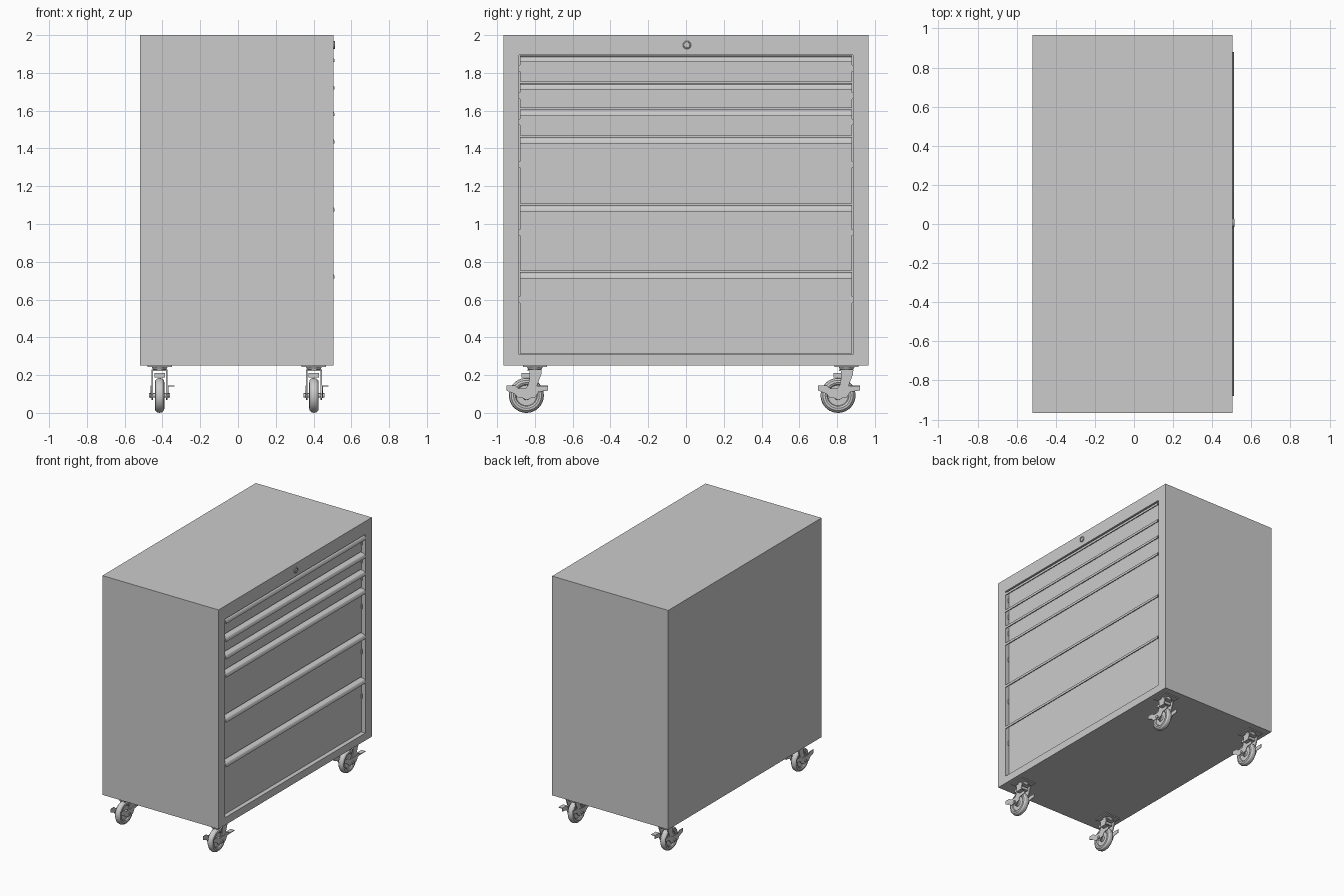
import bpy, bmesh, math
from mathutils import Matrix, Vector

if "Cube" in bpy.data.objects:
    bpy.data.objects.remove(bpy.data.objects["Cube"])

grey = bpy.data.materials.new("light_grey")
grey.use_nodes = True
COLOUR = (0.6, 0.6, 0.6, 1)
grey.diffuse_color = COLOUR
grey.node_tree.nodes["Principled BSDF"].inputs["Base Color"].default_value = COLOUR
made = []


def finish(name, bm):
    bmesh.ops.recalc_face_normals(bm, faces=bm.faces[:])
    mesh = bpy.data.meshes.new(name)
    bm.to_mesh(mesh)
    bm.free()
    mesh.materials.append(grey)
    ob = bpy.data.objects.new(name, mesh)
    bpy.context.collection.objects.link(ob)
    made.append(ob)
    return ob


def box_bm(lo, hi):
    bm = bmesh.new()
    lo, hi = Vector(lo), Vector(hi)
    size = Matrix.Diagonal((*(hi - lo), 1))
    bmesh.ops.create_cube(bm, size=1, matrix=Matrix.Translation((lo + hi) / 2) @ size)
    return bm


def box(name, lo, hi):
    return finish(name, box_bm(lo, hi))


def prism(name, points, direction):
    """Closed 3D outline pushed along a direction."""
    bm = bmesh.new()
    face = bm.faces.new([bm.verts.new(p) for p in points])
    ext = bmesh.ops.extrude_face_region(bm, geom=[face], use_keep_orig=True)
    moved = [g for g in ext["geom"] if isinstance(g, bmesh.types.BMVert)]
    bmesh.ops.translate(bm, verts=moved, vec=direction)
    return finish(name, bm)


def lathe_x(name, profile, centre, steps=40):
    """Profile of (x, radius) points turned about the x axis."""
    bm = bmesh.new()
    verts = [bm.verts.new((x, 0, r)) for x, r in profile]
    edges = [bm.edges.new(pair) for pair in zip(verts, verts[1:])]
    bmesh.ops.spin(bm, geom=verts + edges, cent=(0, 0, 0), axis=(1, 0, 0),
                   angle=math.tau, steps=steps)
    bmesh.ops.remove_doubles(bm, verts=bm.verts[:], dist=1e-5)
    bmesh.ops.translate(bm, verts=bm.verts[:], vec=centre)
    return finish(name, bm)


# Cabinet shell with a recessed drawer opening on the +x side
BACK, FRONT, HALF_W = -0.52, 0.505, 0.967
OPEN_W, OPEN_LOW, OPEN_TOP = 0.884, 0.31, 1.895
bm = box_bm((BACK, -HALF_W, 0.25), (FRONT, HALF_W, 2.0))
bm.normal_update()
face = max(bm.faces, key=lambda f: f.normal.x)
bmesh.ops.inset_individual(bm, faces=[face], thickness=0.08)
for v in face.verts:
    v.co.y = math.copysign(OPEN_W, v.co.y)
    v.co.z = OPEN_TOP if v.co.z > 1 else OPEN_LOW
inner = bmesh.ops.extrude_discrete_faces(bm, faces=[face])["faces"][0]
for v in inner.verts:
    v.co.x -= 0.06
finish("cabinet_body", bm)

# Drawers: front panel, curled full-width pull and small side catches
FACE_X, GAP = 0.475, 0.004
pull = [(0, 0), (0.016, -0.002), (0.028, -0.008), (0.035, -0.019), (0.036, -0.034),
        (0.031, -0.034), (0.029, -0.021), (0.023, -0.013), (0, -0.008)]
tops = [1.895, 1.75, 1.61, 1.465, 1.105, 0.75]
for i, (top, low) in enumerate(zip(tops, tops[1:] + [OPEN_LOW]), 1):
    wide = OPEN_W - GAP
    box(f"drawer_{i}_front", (0.45, -wide, low + GAP), (FACE_X, wide, top - GAP))
    prism(f"drawer_{i}_pull",
          [(FACE_X + x, -wide, top - GAP + z) for x, z in pull], (0, 2 * wide, 0))
    mid = top - min(0.07, (top - low) / 2) if top - low < 0.2 else top - 0.15
    for side, s in (("left", 1), ("right", -1)):
        y0, y1 = sorted((s * (wide - 0.004), s * (OPEN_W + 0.001)))
        box(f"drawer_{i}_catch_{side}", (0.46, y0, mid - 0.017), (0.482, y1, mid + 0.017))

# Lock: ringed barrel with a key slot
lathe_x("lock_barrel", [(0, 0.022), (0.006, 0.022), (0.009, 0.019), (0.009, 0.016),
                        (0.005, 0.015), (0.005, 0)], (FRONT, 0.005, 1.948), 32)
box("lock_key_slot", (FRONT + 0.004, 0.003, 1.94), (FRONT + 0.007, 0.007, 1.956))

# One caster around its swivel axis; the wheel trails toward -y
TRAIL, HUB_Z = -0.045, 0.0925
first = len(made)
box("caster_plate", (-0.065, -0.063, 0.242), (0.065, 0.063, 0.25))
bm = bmesh.new()
bmesh.ops.create_cone(bm, cap_ends=True, segments=32, radius1=0.034, radius2=0.042,
                      depth=0.014, matrix=Matrix.Translation((0, 0, 0.236)))
finish("caster_swivel", bm)
box("caster_fork_crown", (-0.043, -0.04, 0.222), (0.043, 0.036, 0.23))
half = [(0.024, 0), (0.024, 0.02), (0.012, 0.024), (0.012, 0.054), (0.02, 0.058),
        (0.025, 0.068), (0.023, 0.08), (0.014, 0.089), (0, 0.0925)]
lathe_x("caster_wheel", half + [(-x, r) for x, r in reversed(half[:-1])],
        (0, TRAIL, HUB_Z))
lathe_x("caster_axle", [(-0.055, 0), (-0.055, 0.012), (0.055, 0.012), (0.055, 0)],
        (0, TRAIL, HUB_Z), 12)
leg = [(-0.03, 0.23), (0.036, 0.23), (0.034, 0.205), (0.002, 0.12), (-0.025, 0.075),
       (-0.045, 0.068), (-0.065, 0.078), (-0.068, 0.1), (-0.035, 0.15), (-0.028, 0.19)]
for side, x in (("left", 0.035), ("right", -0.043)):
    prism(f"caster_fork_{side}", [(x, y, z) for y, z in leg], (0.008, 0, 0))
box("caster_brake_stop", (-0.028, TRAIL - 0.025, 0.188), (0.028, 0.02, 0.21))

# Brake: side lever with a foot pedal
lever = [(-0.105, 0.145), (-0.105, 0.118), (-0.06, 0.1), (-0.045, 0.08), (0.045, 0.08),
         (0.065, 0.112), (0.115, 0.118), (0.115, 0.145), (0.06, 0.145), (0.04, 0.128),
         (-0.04, 0.128), (-0.06, 0.145)]
for side, x in (("left", 0.044), ("right", -0.048)):
    prism(f"caster_brake_lever_{side}",
          [(x, TRAIL + y, z) for y, z in lever], (0.004, 0, 0))
box("caster_brake_pedal", (0.044, TRAIL + 0.06, 0.14), (0.078, TRAIL + 0.115, 0.146))
parts = made[first:]

# Place the four casters, sharing meshes
spots = [(x, y) for x in (-0.415, 0.402) for y in (-0.8, 0.85)]
for n, (x, y) in enumerate(spots):
    for part in parts:
        ob = part if n == len(spots) - 1 else part.copy()
        if ob is not part:
            bpy.context.collection.objects.link(ob)
            made.append(ob)
        ob.location = (x, y, 0)

# Smooth the round parts, keep hard edges
bpy.ops.object.select_all(action="DESELECT")
for ob in made:
    ob.select_set(True)
bpy.context.view_layer.objects.active = made[0]
bpy.ops.object.shade_smooth_by_angle(angle=math.radians(30))
